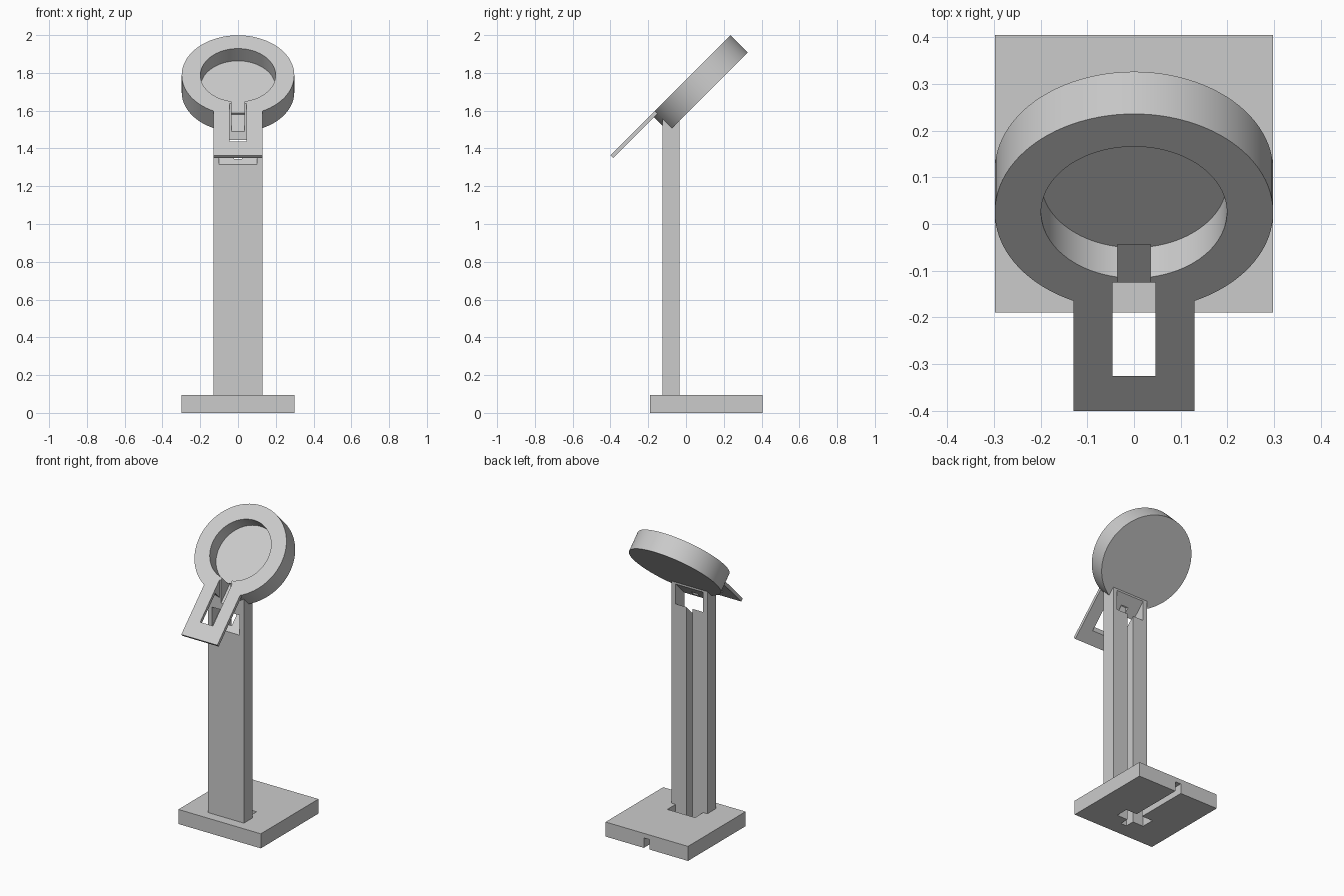
import bpy, bmesh, math
from mathutils import Matrix, Vector

if "Cube" in bpy.data.objects:
    bpy.data.objects.remove(bpy.data.objects["Cube"])

grey = bpy.data.materials.new("light_grey")
grey.diffuse_color = (0.6, 0.6, 0.6, 1)
grey.use_nodes = True
grey.node_tree.nodes["Principled BSDF"].inputs["Base Color"].default_value = grey.diffuse_color

# Tilted frame of the head: local y runs up the face, local z points out of it
TILT = Matrix.Translation((0, 0.025, 1.788)) @ Matrix.Rotation(math.radians(45), 4, 'X')


def finish(name, bm, matrix=None):
    if matrix:
        bm.transform(matrix)
    bmesh.ops.recalc_face_normals(bm, faces=bm.faces)
    me = bpy.data.meshes.new(name)
    bm.to_mesh(me)
    bm.free()
    ob = bpy.data.objects.new(name, me)
    bpy.context.collection.objects.link(ob)
    me.materials.append(grey)
    return ob


def box(name, x, y, z, matrix=None):
    """Box symmetric in x (half width x), with y and z ranges."""
    bm = bmesh.new()
    bmesh.ops.create_cube(bm, size=1)
    for v in bm.verts:
        v.co = Vector((v.co.x * 2 * x, y[0] if v.co.y < 0 else y[1],
                       z[0] if v.co.z < 0 else z[1]))
    return finish(name, bm, matrix)


def cylinder(name, radius, z0, z1):
    bm = bmesh.new()
    bmesh.ops.create_cone(bm, cap_ends=True, segments=96, radius1=radius,
                          radius2=radius, depth=z1 - z0)
    bm.transform(Matrix.Translation((0, 0, (z0 + z1) / 2)))
    return finish(name, bm, TILT)


def prism(name, x, profile):
    """Side profile of (y, z) points extruded across x."""
    bm = bmesh.new()
    face = bm.faces.new([bm.verts.new((-x, y, z)) for y, z in profile])
    new = bmesh.ops.extrude_face_region(bm, geom=[face])["geom"]
    bmesh.ops.translate(bm, vec=(2 * x, 0, 0),
                        verts=[g for g in new if isinstance(g, bmesh.types.BMVert)])
    return finish(name, bm)


def combine(target, operation, *others):
    """Apply booleans, then drop the helper objects."""
    bpy.context.view_layer.objects.active = target
    for other in others:
        mod = target.modifiers.new("cut", 'BOOLEAN')
        mod.operation, mod.solver, mod.object = operation, 'EXACT', other
        bpy.ops.object.modifier_apply(modifier=mod.name)
        bpy.data.objects.remove(other)


# Base plate with cross-shaped opening and cable groove underneath
base = box("base", 0.298, (-0.19, 0.405), (0, 0.095))
combine(base, 'DIFFERENCE',
        box("base_opening", 0.1, (-0.035, 0.05), (-0.1, 0.2)),
        box("channel_opening", 0.021, (-0.095, 0), (-0.1, 0.2)),
        box("cable_groove", 0.021, (0, 0.5), (-0.1, 0.065)))

# Column, its top shaped to sit inside the tilted head
column = prism("column", 0.13, [(-0.125, 0.095), (-0.035, 0.095), (-0.035, 1.558),
                                (-0.074, 1.519), (-0.125, 1.57)])
combine(column, 'DIFFERENCE',
        box("back_channel", 0.021, (-0.095, 0), (0, 1.45)),
        prism("sloped_window", 0.1, [(-0.175, 1.265), (0.015, 1.455),
                                     (0.015, 1.585), (-0.175, 1.395)]),
        box("cable_slot", 0.035, (-0.45, -0.19), (-0.105, 0.1), TILT),
        box("cable_hole", 0.025, (-0.11, -0.085), (1.4, 1.56)))

# Round head with recess, joined to the flat front arm
head = cylinder("head", 0.298, -0.128, 0)
combine(head, 'UNION', box("arm", 0.13, (-0.601, -0.22), (-0.021, 0), TILT))
combine(head, 'DIFFERENCE',
        cylinder("recess", 0.199, -0.092, 0.1),
        box("cable_slot", 0.035, (-0.33, -0.19), (-0.105, 0.1), TILT),
        box("arm_window", 0.046, (-0.325, -0.125), (1.2, 2.0)))

# Smooth rims with sharp edges
bpy.ops.object.select_all(action='DESELECT')
head.select_set(True)
bpy.context.view_layer.objects.active = head
bpy.ops.object.shade_smooth_by_angle(angle=math.radians(30))
